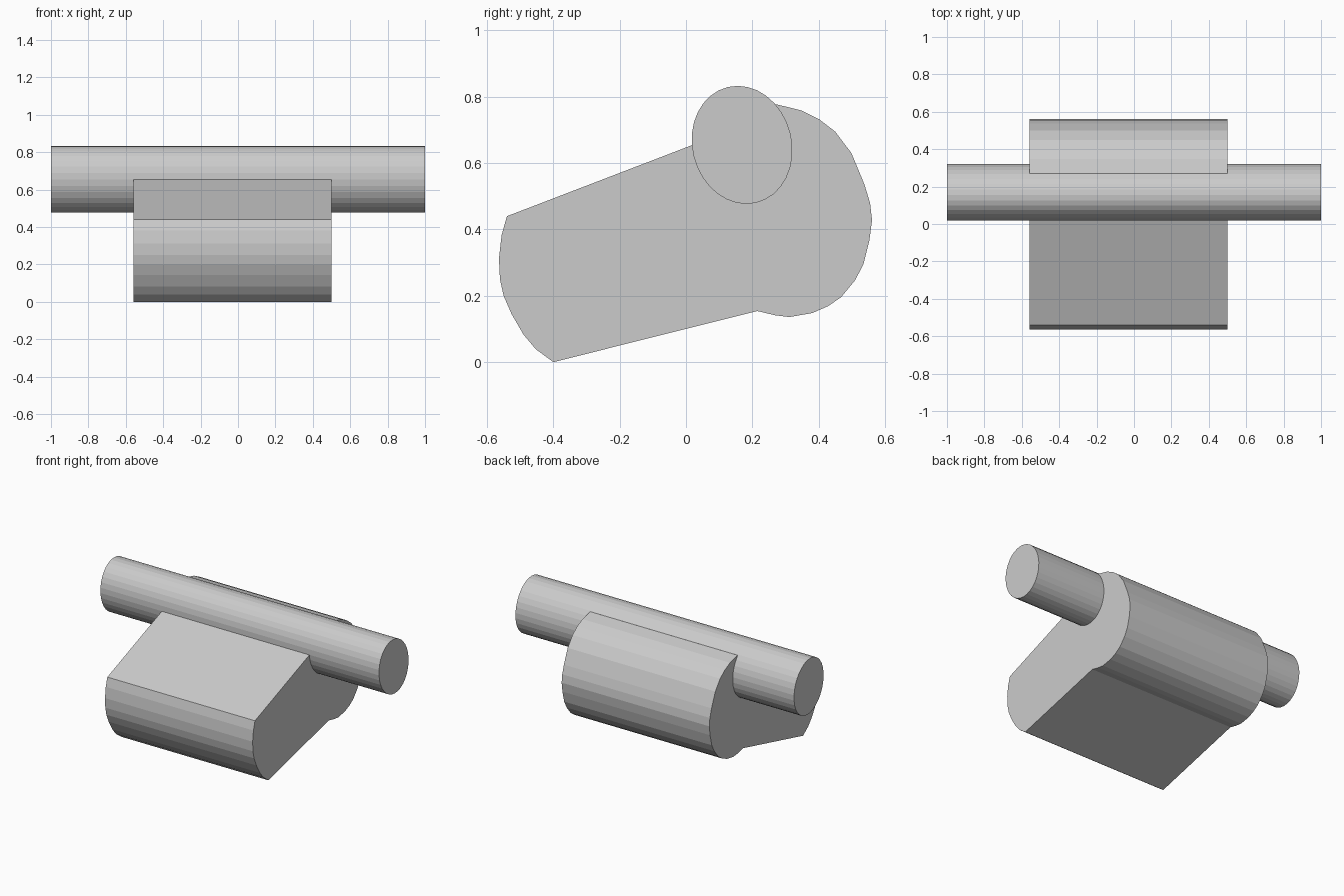
import bpy, bmesh
from math import sin, cos, tau

if "Cube" in bpy.data.objects:
    bpy.data.objects.remove(bpy.data.objects["Cube"])


def extrude_profile(name, profile, x0, x1):
    """Solid made by sweeping a closed (y, z) outline along x."""
    bm = bmesh.new()
    face = bm.faces.new([bm.verts.new((x0, y, z)) for y, z in profile])
    ext = bmesh.ops.extrude_face_region(bm, geom=[face])
    verts = [g for g in ext["geom"] if isinstance(g, bmesh.types.BMVert)]
    bmesh.ops.translate(bm, verts=verts, vec=(x1 - x0, 0, 0))
    # keep both end caps so the solid is closed
    bmesh.ops.holes_fill(bm, edges=bm.edges[:], sides=0)
    bmesh.ops.recalc_face_normals(bm, faces=bm.faces[:])
    mesh = bpy.data.meshes.new(name)
    bm.to_mesh(mesh)
    bm.free()
    obj = bpy.data.objects.new(name, mesh)
    bpy.context.collection.objects.link(obj)
    return obj


# Body: rounded front, sloping sides and a larger rounded back
front_curve = [(-.54, .44), (-.556, .383), (-.564, .313), (-.561, .25), (-.55, .2),
               (-.526, .145), (-.49, .083), (-.453, .039), (-.4, 0)]
back_curve = [(.215, .154), (.27, .141), (.312, .136), (.381, .148), (.429, .169),
              (.468, .196), (.51, .247), (.535, .295), (.553, .367), (.561, .428),
              (.555, .48), (.538, .536), (.499, .63), (.45, .695), (.402, .732),
              (.348, .759), (.27, .778)]
extrude_profile("body", front_curve + back_curve + [(.02, .655)], -.56, .5)

# Rod: slightly tilted oval bar running the full width
sides = 32
oval = [(.169 + .152 * cos(tau * i / sides + .089), .655 + .178 * sin(tau * i / sides))
        for i in range(sides)]
extrude_profile("rod", oval, -1, 1)
